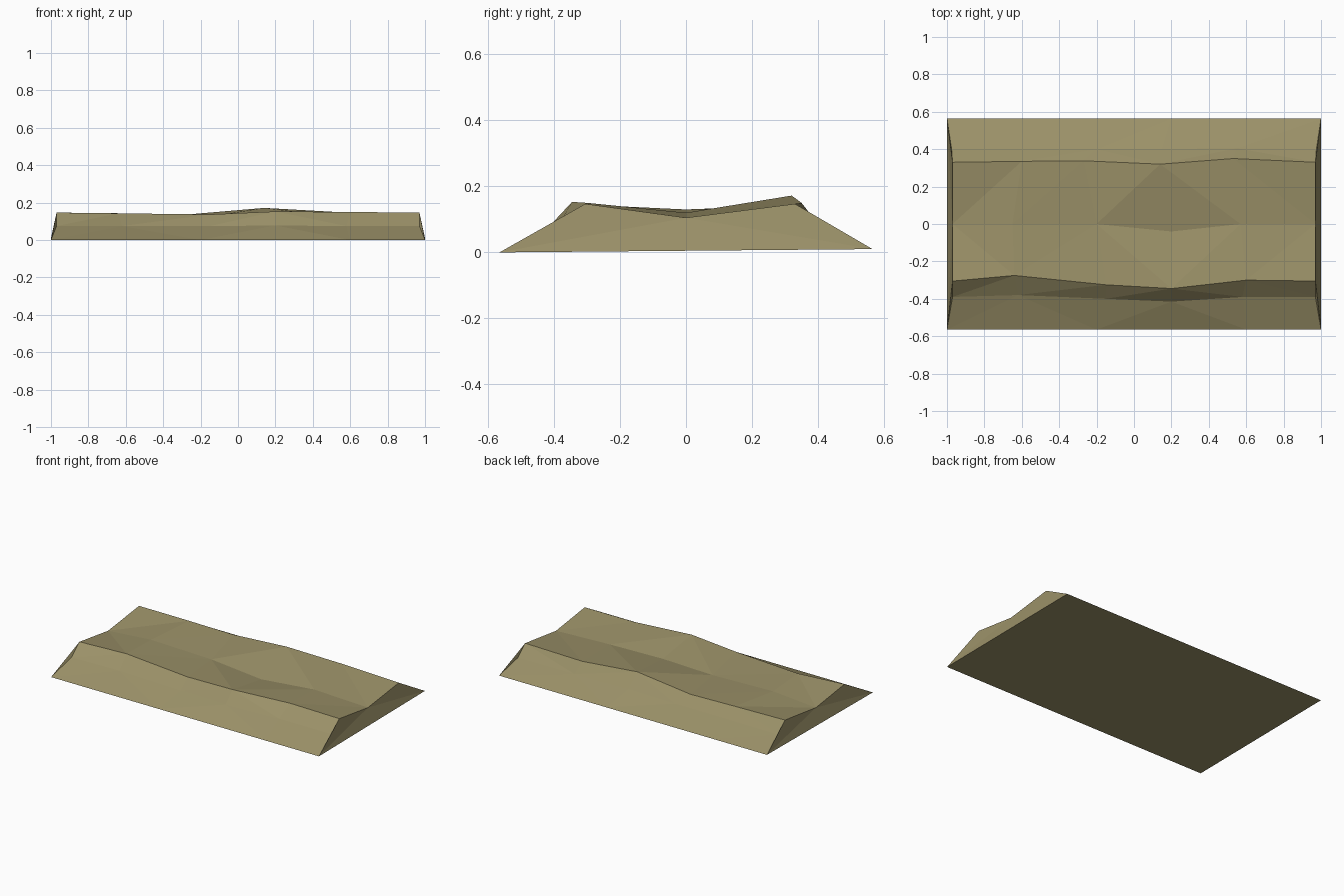
import bpy
import bmesh

cube = bpy.data.objects.get("Cube")
if cube:
    bpy.data.objects.remove(cube, do_unlink=True)


def make_material(name, colour):
    mat = bpy.data.materials.new(name)
    mat.use_nodes = True
    mat.diffuse_color = colour
    mat.node_tree.nodes["Principled BSDF"].inputs["Base Color"].default_value = colour
    return mat


# Lengthwise contour lines of the earth bank, from the front foot to the back foot
front_foot = [(-1, -.565, 0), (1, -.565, 0)]
front_slope = [(-.97, -.39, .075), (-.62, -.38, .075), (-.15, -.4, .075),
               (.2, -.415, .078), (.58, -.39, .075), (.97, -.39, .075)]
front_crest = [(-.97, -.305, .147), (-.64, -.275, .143), (-.15, -.325, .137),
               (.2, -.345, .153), (.6, -.3, .15), (.97, -.305, .147)]
hollow = [(-.97, 0, .105), (-.65, 0, .13), (-.2, 0, .118),
          (.2, -.04, .106), (.57, 0, .12), (.97, 0, .105)]
back_crest = [(-.97, .33, .147), (-.6, .335, .143), (-.27, .338, .137),
              (.14, .32, .172), (.53, .35, .15), (.97, .33, .147)]
back_slope = [(-.975, .4, .075), (-.6, .4, .077), (-.2, .4, .078),
              (.15, .4, .085), (.55, .405, .08), (.975, .4, .075)]
back_foot = [(-1, .565, .01), (1, .565, .01)]


def spread(ends, steps=5):
    """Divide a straight foot line to match the contour lines."""
    a, b = ends
    return [tuple(p + (q - p) * i / steps for p, q in zip(a, b)) for i in range(steps + 1)]


lines = [spread(front_foot), front_slope, front_crest, hollow,
         back_crest, back_slope, spread(back_foot)]
# Fold direction of each facet pair, R rising to the right and L to the left
folds = ["RLRLR", "RRRLL", "LRLRR", "RRRLL", "LRLRL", "RLRLR"]

bm = bmesh.new()
grid = [[bm.verts.new(p) for p in line] for line in lines]

# Faceted upper surface
for low, high, fold in zip(grid, grid[1:], folds):
    for i, way in enumerate(fold):
        a, b, c, d = low[i], low[i + 1], high[i + 1], high[i]
        for tri in ([(a, b, c), (a, c, d)] if way == "R" else [(a, b, d), (b, c, d)]):
            bm.faces.new(tri)

# End walls and flat underside
ends = [bm.faces.new([row[0] for row in grid]),
        bm.faces.new([row[-1] for row in reversed(grid)])]
bm.faces.new(list(reversed(grid[0])) + grid[-1])
bmesh.ops.triangulate(bm, faces=ends)
bmesh.ops.recalc_face_normals(bm, faces=bm.faces)

mesh = bpy.data.meshes.new("earth_bank")
bm.to_mesh(mesh)
bm.free()
bank = bpy.data.objects.new("earth_bank", mesh)
bpy.context.collection.objects.link(bank)
mesh.materials.append(make_material("dry_earth", (.33, .285, .14, 1)))
